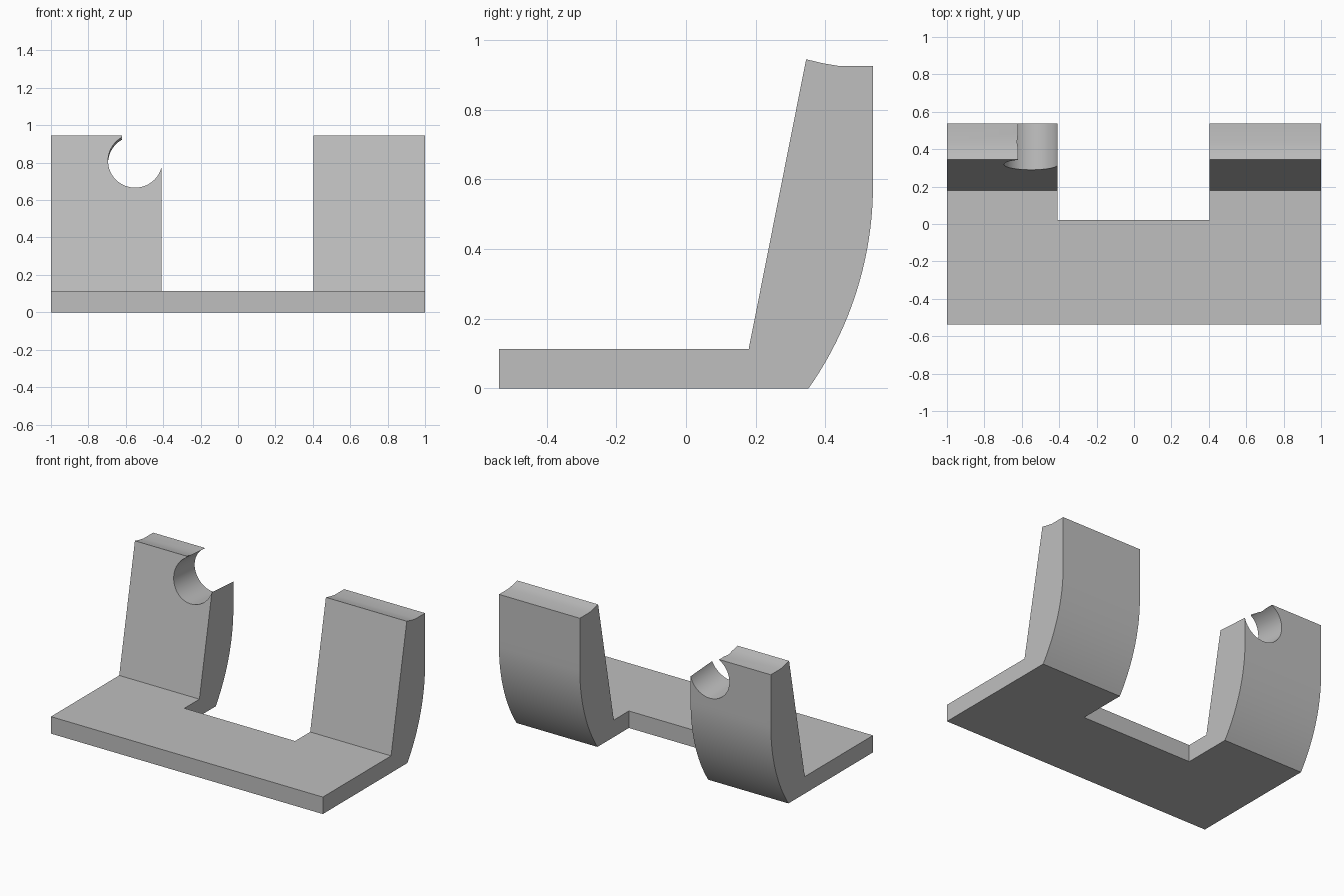
import bpy, bmesh, math
from mathutils import Matrix

old = bpy.data.objects.get("Cube")
if old:
    bpy.data.objects.remove(old, do_unlink=True)

grey = bpy.data.materials.new("plain grey")
grey.use_nodes = True
COLOUR = (0.52, 0.52, 0.52, 1)
grey.diffuse_color = COLOUR
grey.node_tree.nodes["Principled BSDF"].inputs["Base Color"].default_value = COLOUR


def add_object(name, bm):
    bmesh.ops.recalc_face_normals(bm, faces=bm.faces)
    mesh = bpy.data.meshes.new(name)
    bm.to_mesh(mesh)
    bm.free()
    mesh.materials.append(grey)
    obj = bpy.data.objects.new(name, mesh)
    bpy.context.collection.objects.link(obj)
    return obj


def box(name, low, high):
    bm = bmesh.new()
    bmesh.ops.create_cube(bm, size=1)
    for v in bm.verts:
        v.co = [(a + b) / 2 + c * (b - a) for a, b, c in zip(low, high, v.co)]
    return add_object(name, bm)


# Side profile (y, z): flat foot, rounded back, dished top, leaning front face
RADIUS, STRAIGHT, BACK = 1.017, 0.585, 0.537
start = -math.asin(STRAIGHT / RADIUS)
profile = [(-BACK, 0)]
for i in range(25):
    a = start * (1 - i / 24)
    profile.append((BACK - RADIUS + RADIUS * math.cos(a), STRAIGHT + RADIUS * math.sin(a)))
profile += [(BACK, 0.926), (0.437, 0.926), (0.39, 0.934), (0.345, 0.945),
            (0.18, 0.113), (-BACK, 0.113)]

bm = bmesh.new()
face = bm.faces.new([bm.verts.new((-1, y, z)) for y, z in profile])
moved = bmesh.ops.extrude_face_region(bm, geom=[face])["geom"]
bmesh.ops.translate(bm, vec=(2, 0, 0), verts=[g for g in moved if isinstance(g, bmesh.types.BMVert)])
bracket = add_object("bracket", bm)

# Cutters: gap between the posts, round hole and its open top corner
gap = box("gap_cutter", (-0.41, 0.022, -0.5), (0.405, 1, 1.5))
corner = box("corner_cutter", (-0.62, 0, 0.82), (-0.2, 1, 1.5))
bm = bmesh.new()
tilt = math.pi / 2 - 0.065
bmesh.ops.create_cone(bm, cap_ends=True, segments=64, radius1=0.145, radius2=0.145, depth=1,
                      matrix=Matrix.Translation((-0.55, 0.3, 0.811)) @ Matrix.Rotation(tilt, 4, "X"))
hole = add_object("hole_cutter", bm)

for cutter in (gap, hole, corner):
    mod = bracket.modifiers.new(cutter.name, "BOOLEAN")
    mod.operation = "DIFFERENCE"
    mod.solver = "EXACT"
    mod.object = cutter

# Bake the cuts, then drop the cutters
bpy.context.view_layer.update()
cut = bpy.data.meshes.new_from_object(bracket.evaluated_get(bpy.context.evaluated_depsgraph_get()))
bracket.modifiers.clear()
bracket.data = cut
for cutter in (gap, hole, corner):
    bpy.data.objects.remove(cutter, do_unlink=True)

bpy.ops.object.select_all(action="DESELECT")
bracket.select_set(True)
bpy.context.view_layer.objects.active = bracket
bpy.ops.object.shade_smooth_by_angle(angle=math.radians(25))
